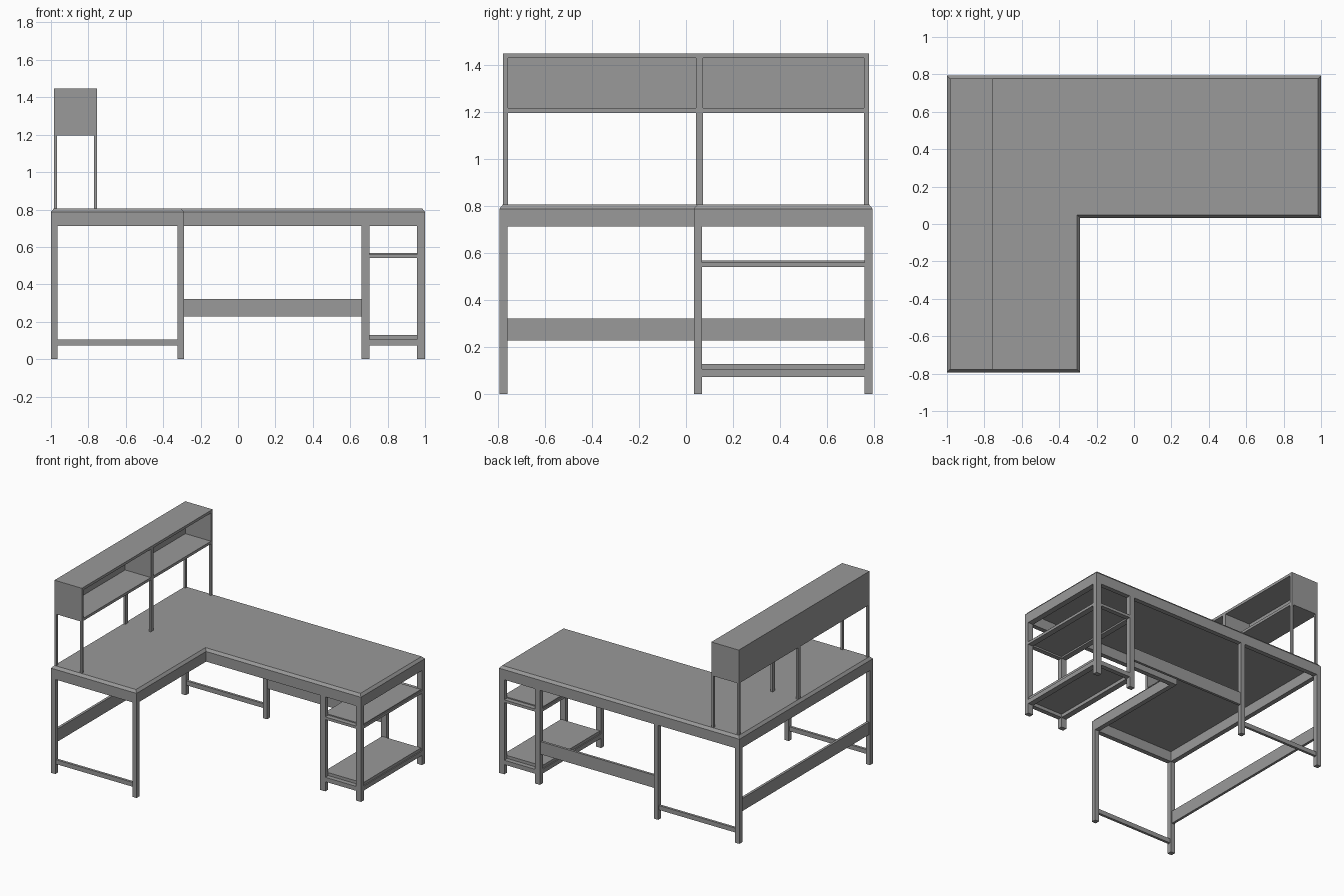
import bpy, bmesh

old = bpy.data.objects.get("Cube")
if old:
    bpy.data.objects.remove(old, do_unlink=True)

grey = bpy.data.materials.new("grey")
grey.use_nodes = True
colour = (0.32, 0.32, 0.32, 1)
grey.diffuse_color = colour
grey.node_tree.nodes["Principled BSDF"].inputs["Base Color"].default_value = colour


def finish(name, bm):
    mesh = bpy.data.meshes.new(name)
    bmesh.ops.recalc_face_normals(bm, faces=bm.faces[:])
    bm.to_mesh(mesh)
    bm.free()
    mesh.materials.append(grey)
    obj = bpy.data.objects.new(name, mesh)
    bpy.context.collection.objects.link(obj)
    return obj


def box(name, x, y, z):
    """Box spanning three (low, high) ranges."""
    bm = bmesh.new()
    bmesh.ops.create_cube(bm, size=1)
    for v in bm.verts:
        v.co = [r[0] if c < 0 else r[1] for c, r in zip(v.co, (x, y, z))]
    return finish(name, bm)


# Main dimensions
X, Y = 1.0, 0.793
INX, INY = -0.289, 0.033        # inner corner of the L
LEG, WIDE = 0.035, 0.043        # leg widths
UNIT = 0.66                     # inner side of the shelf unit
APRON, EDGE, TOP = 0.711, 0.787, 0.806
LEFT, MID = (-X, -X + LEG), (INX - LEG, INX)
UNIT_IN, UNIT_OUT = (UNIT, UNIT + WIDE), (X - WIDE, X)
FRONT, BACK = (-Y, -Y + LEG), (Y - LEG, Y)
INNER = (INY, INY + LEG)

# L-shaped worktop with chamfered rim
outline = [(-X, -Y), (INX, -Y), (INX, INY), (X, INY), (X, Y), (-X, Y)]
inset = 0.016
upper = [(-X + inset, -Y + inset), (INX - inset, -Y + inset), (INX - inset, INY + inset),
         (X - inset, INY + inset), (X - inset, Y - inset), (-X + inset, Y - inset)]
bm = bmesh.new()
low = [bm.verts.new((x, y, EDGE)) for x, y in outline]
high = [bm.verts.new((x, y, TOP)) for x, y in upper]
bm.faces.new(low)
bm.faces.new(high)
for i in range(len(low)):
    j = (i + 1) % len(low)
    bm.faces.new((low[i], low[j], high[j], high[i]))
finish("worktop", bm)

# Legs
for name, x, y in [("front_outer_leg", LEFT, FRONT), ("front_inner_leg", MID, FRONT),
                   ("back_corner_leg", LEFT, BACK), ("back_middle_leg", MID, BACK),
                   ("unit_back_inner_leg", UNIT_IN, BACK), ("unit_back_outer_leg", UNIT_OUT, BACK),
                   ("unit_front_inner_leg", UNIT_IN, INNER), ("unit_front_outer_leg", UNIT_OUT, INNER)]:
    box(name, x, y, (0, EDGE))

# Aprons under the worktop rim
for name, x, y in [("apron_front", (-X, INX), FRONT), ("apron_back", (-X, X), BACK),
                   ("apron_outer", LEFT, (-Y, Y)), ("apron_end", UNIT_OUT, (INY, Y)),
                   ("apron_return", MID, (-Y, INY + LEG)), ("apron_inner", (INX - LEG, X), INNER)]:
    box(name, x, y, (APRON, EDGE))

# Low foot bars and wide stretchers
thin = 0.008
for name, y in [("front_foot_bar", FRONT), ("back_foot_bar", BACK)]:
    box(name, (-X + LEG, INX - LEG), (y[0] + thin, y[1] - thin), (0.072, 0.105))
box("side_stretcher", (-X + thin, -X + LEG - thin), (-Y + LEG, Y - LEG), (0.227, 0.322))
box("back_stretcher", (INX, UNIT), (Y - LEG + thin, Y - thin), (0.227, 0.322))

# Shelf unit: rail frames carrying panels
for level, z0, z1, z2 in [("lower", 0.073, 0.106, 0.128), ("upper", 0.54, 0.56, 0.568)]:
    for side, y in [("front", INNER), ("back", BACK)]:
        box(f"{level}_{side}_rail", (UNIT + WIDE, X - WIDE), y, (z0, z1))
    for side, x in [("inner", UNIT_IN), ("outer", UNIT_OUT)]:
        box(f"{level}_{side}_rail", x, (INY + LEG, Y - LEG), (z0, z1))
    box(f"{level}_shelf", (UNIT + thin, X - thin), (INY + LEG, Y - LEG), (z1 - thin, z2))

# Raised shelf cabinet, open towards the desk
HX0, HX1, HZ0, HZ1 = -0.983, -0.755, 1.195, 1.447
HY0, HY1, wall = -0.777, 0.777, 0.02
box("cabinet_top", (HX0, HX1), (HY0, HY1), (HZ1 - wall, HZ1))
box("cabinet_bottom", (HX0, HX1), (HY0, HY1), (HZ0, HZ0 + wall))
box("cabinet_back", (HX0, HX0 + 0.015), (HY0, HY1), (HZ0, HZ1))
for name, y in [("front", (HY0, HY0 + wall)), ("middle", (0.042, 0.072)),
                ("back", (HY1 - wall, HY1))]:
    box(f"cabinet_{name}_wall", (HX0, HX1), y, (HZ0, HZ1))
    box(f"{name}_outer_post", (HX0, HX0 + 0.016), y, (EDGE, HZ0))
    box(f"{name}_inner_post", (HX1 - 0.016, HX1), y, (EDGE, HZ0))
